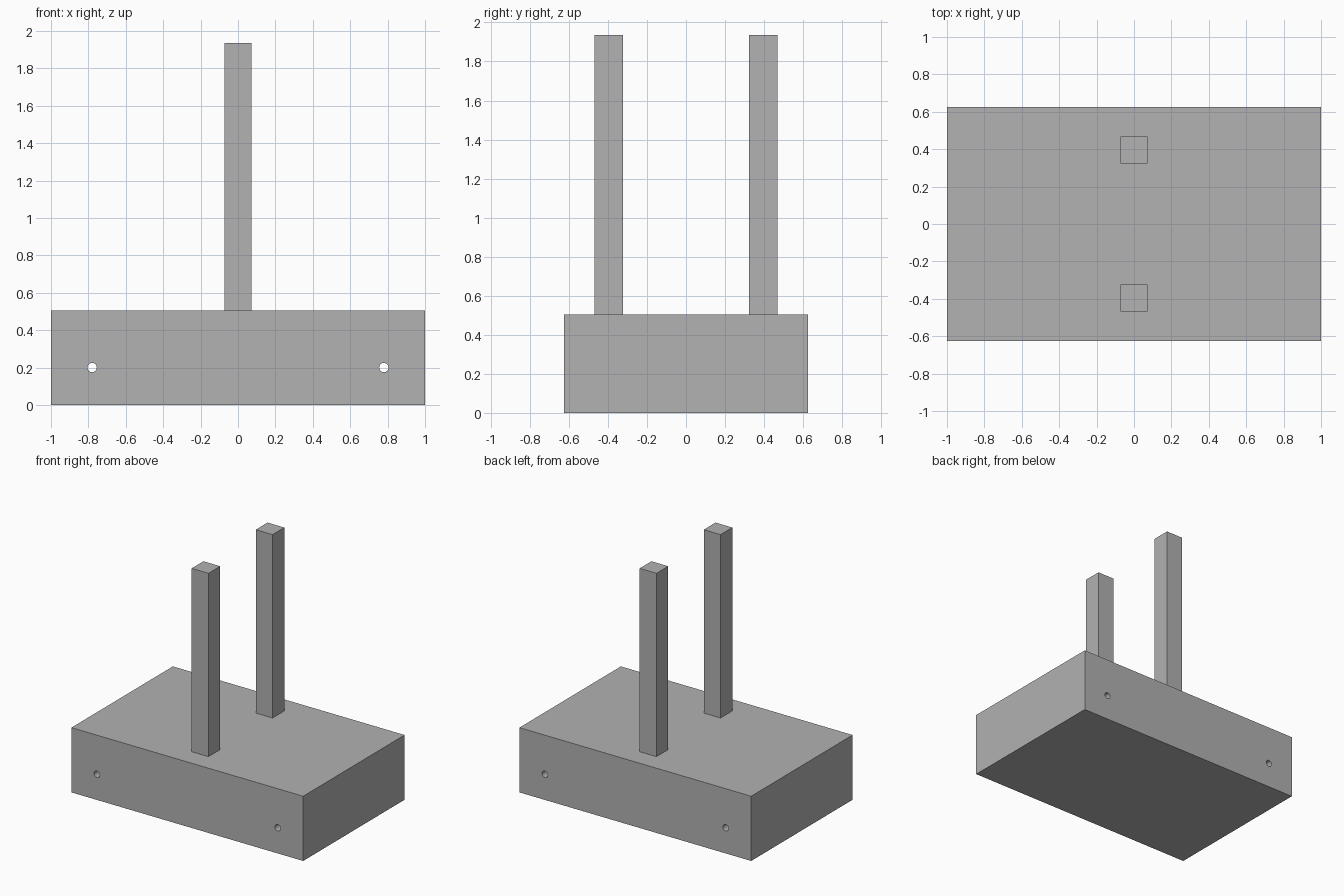
import bpy
import math

default = bpy.data.objects.get("Cube")
if default:
    bpy.data.objects.remove(default, do_unlink=True)

GREY = (0.445, 0.445, 0.445, 1.0)
grey = bpy.data.materials.new("plain grey")
grey.use_nodes = True
grey.diffuse_color = GREY
grey.node_tree.nodes["Principled BSDF"].inputs["Base Color"].default_value = GREY

BASE_DEPTH, BASE_HEIGHT = 1.25, 0.505
POST_WIDTH, POST_TOP, POST_Y = 0.145, 1.935, 0.395
HOLE_X, HOLE_Z, HOLE_RADIUS = 0.78, 0.2, 0.025


def box(name, size, bottom_centre):
    """Box with flat faces standing on the given point."""
    x, y, z = bottom_centre
    bpy.ops.mesh.primitive_cube_add(size=1, location=(x, y, z + size[2] / 2))
    obj = bpy.context.object
    obj.name = name
    obj.scale = size
    bpy.ops.object.transform_apply(location=False, rotation=False, scale=True)
    obj.data.materials.append(grey)
    return obj


# Base block
base = box("base_block", (2, BASE_DEPTH, BASE_HEIGHT), (0, 0, 0))

# Two round holes running from front to back
for side in (-1, 1):
    bpy.ops.mesh.primitive_cylinder_add(
        vertices=24, radius=HOLE_RADIUS, depth=BASE_DEPTH + 0.2,
        location=(side * HOLE_X, 0, HOLE_Z), rotation=(math.pi / 2, 0, 0))
    cutter = bpy.context.object
    cutter.name = "hole_cutter"
    cutter.hide_render = True
    cutter.data.materials.append(grey)
    cut = base.modifiers.new("hole", "BOOLEAN")
    cut.operation = "DIFFERENCE"
    cut.solver = "EXACT"
    cut.object = cutter
    bpy.ops.object.select_all(action="DESELECT")
    base.select_set(True)
    bpy.context.view_layer.objects.active = base
    bpy.ops.object.modifier_apply(modifier=cut.name)
    bpy.data.objects.remove(cutter, do_unlink=True)

# Round the hole walls, keep the block edges sharp
bpy.ops.object.shade_smooth_by_angle(angle=math.radians(30))

# Two square posts on top of the block
for name, side in (("front_post", -1), ("back_post", 1)):
    box(name, (POST_WIDTH, POST_WIDTH, POST_TOP - BASE_HEIGHT),
        (0, side * POST_Y, BASE_HEIGHT))
